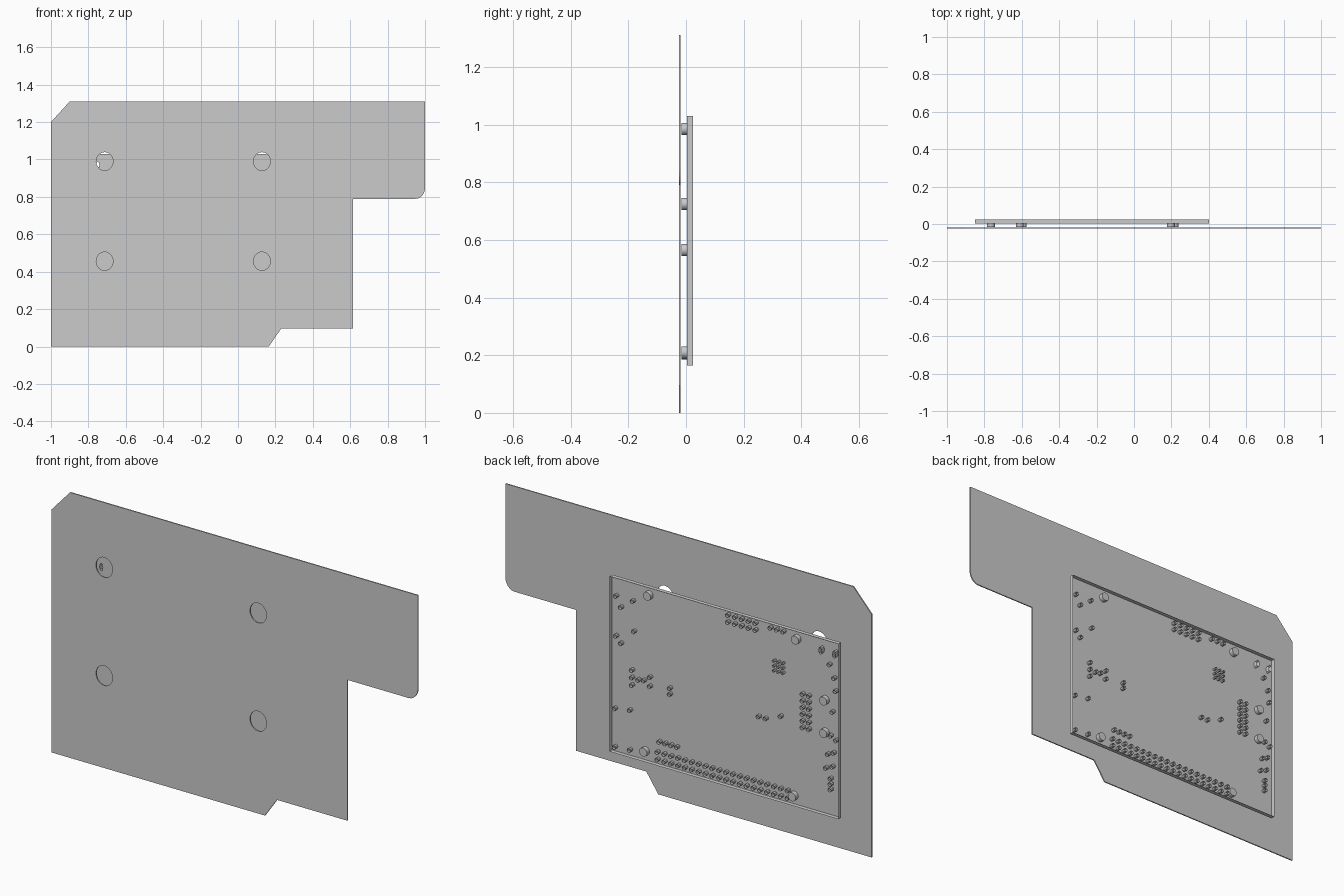
import bpy, bmesh
from math import sin, cos, pi
from mathutils import Vector

if "Cube" in bpy.data.objects:
    bpy.data.objects.remove(bpy.data.objects["Cube"])


def ring(x, z, rx, rz=None, n=8):
    rz = rz or rx
    return [(x + rx * cos(2 * pi * i / n), z + rz * sin(2 * pi * i / n)) for i in range(n)]


def grid(x0, z0, nx, nz, dx, dz):
    return [(x0 + i * dx, z0 + j * dz) for i in range(nx) for j in range(nz)]


def filled(outline, holes, y):
    """Flat sheet in the xz plane with holes; returns bmesh and its outline edges."""
    bm = bmesh.new()
    for loop in [outline] + holes:
        vs = [bm.verts.new((x, y, z)) for x, z in loop]
        for a, b in zip(vs, vs[1:] + vs[:1]):
            bm.edges.new((a, b))
    rim = bm.edges[:]
    bmesh.ops.triangle_fill(bm, use_beauty=True, edges=rim, normal=Vector((0, -1, 0)))
    return bm, rim


def shift(bm, geom, dy):
    verts = [g for g in geom if isinstance(g, bmesh.types.BMVert)]
    bmesh.ops.translate(bm, verts=verts, vec=(0, dy, 0))


def finish(name, bm):
    bmesh.ops.recalc_face_normals(bm, faces=bm.faces[:])
    me = bpy.data.meshes.new(name)
    bm.to_mesh(me)
    bm.free()
    ob = bpy.data.objects.new(name, me)
    bpy.context.collection.objects.link(ob)
    bpy.ops.object.select_all(action='DESELECT')
    ob.select_set(True)
    bpy.context.view_layer.objects.active = ob
    bpy.ops.object.shade_smooth_by_angle()
    return ob


# Mounting plate with notched outline and four round holes
corner = [(0.95 + 0.05 * sin(a * pi / 12), 0.85 - 0.06 * cos(a * pi / 12)) for a in range(7)]
outline = [(-1, 0), (0.165, 0), (0.23, 0.095), (0.615, 0.095), (0.615, 0.79)] + corner + \
          [(1, 1.31), (-0.9, 1.31), (-1, 1.2)]
holes = [ring(x, z, 0.045, 0.049, 32) for x in (-0.713, 0.128) for z in (0.456, 0.99)]
bm, _ = filled(outline, holes, -0.025)
ext = bmesh.ops.extrude_face_region(bm, geom=bm.faces[:])
shift(bm, ext['geom'], 0.006)
finish("mounting_plate", bm)

# Pin positions on the circuit board
pins = grid(0.145, 0.19, 20, 2, -0.0374, 0.037)        # long double row
pins += grid(0.135, 0.28, 4, 1, -0.032, 0)             # short row
pins += grid(-0.24, 0.972, 5, 2, -0.0374, 0.034)       # upper double row
pins += grid(-0.472, 1.005, 3, 1, -0.035, 0)
pins += grid(-0.647, 0.56, 2, 6, -0.034, 0.033)        # side block
pins += grid(-0.80, 0.295, 1, 3, 0, 0.027)
pins += grid(0.285, 0.52, 1, 3, 0, 0.037)
pins += [(-0.407, 0.55), (-0.445, 0.55), (-0.527, 0.583), (-0.794, 0.91), (-0.82, 0.85),
         (-0.827, 0.787), (-0.81, 0.68), (-0.80, 0.56), (-0.83, 0.545), (-0.816, 0.48),
         (-0.785, 0.465), (-0.81, 0.41), (-0.775, 0.395), (0.372, 0.937), (0.345, 0.888),
         (0.28, 0.936), (0.372, 0.74), (0.345, 0.71), (0.274, 0.788), (0.25, 0.555),
         (0.187, 0.585), (0.22, 0.56), (0.187, 0.54), (0.078, 0.56), (0.078, 0.53),
         (0.378, 0.38), (0.296, 0.393), (0.378, 0.19), (0.296, 0.197)]
loops = [ring(x, z, 0.0095) for x, z in pins]
loops += [ring(x, z, 0.006, n=6) for x, z in grid(-0.54, 0.80, 3, 3, 0.024, 0.024)]
loops += [ring(x, 0.97, 0.009, 0.019) for x in (-0.75, -0.825)]   # slots

# Circuit board: thin sheet with raised rim and pin sleeves
board = [(-0.85, 0.165), (0.40, 0.165), (0.40, 1.03), (-0.85, 1.03)]
bm, rim = filled(board, loops, 0.004)
ext = bmesh.ops.extrude_edge_only(bm, edges=rim)
shift(bm, ext['geom'], 0.021)
finish("circuit_board", bm)

# Standoffs between the plate and the board
for i, (x, z) in enumerate([(0.197, 0.985), (-0.611, 0.985), (-0.765, 0.725),
                            (-0.765, 0.565), (0.217, 0.21), (-0.595, 0.207)]):
    bm = bmesh.new()
    base = bm.faces.new([bm.verts.new((u, -0.015, v)) for u, v in ring(x, z, 0.021, n=24)])
    ext = bmesh.ops.extrude_face_region(bm, geom=[base])
    shift(bm, ext['geom'], 0.04)
    if base.is_valid is False or len(bm.faces) < 26:
        bmesh.ops.holes_fill(bm, edges=bm.edges[:], sides=0)
    finish("standoff_%d" % (i + 1), bm)
